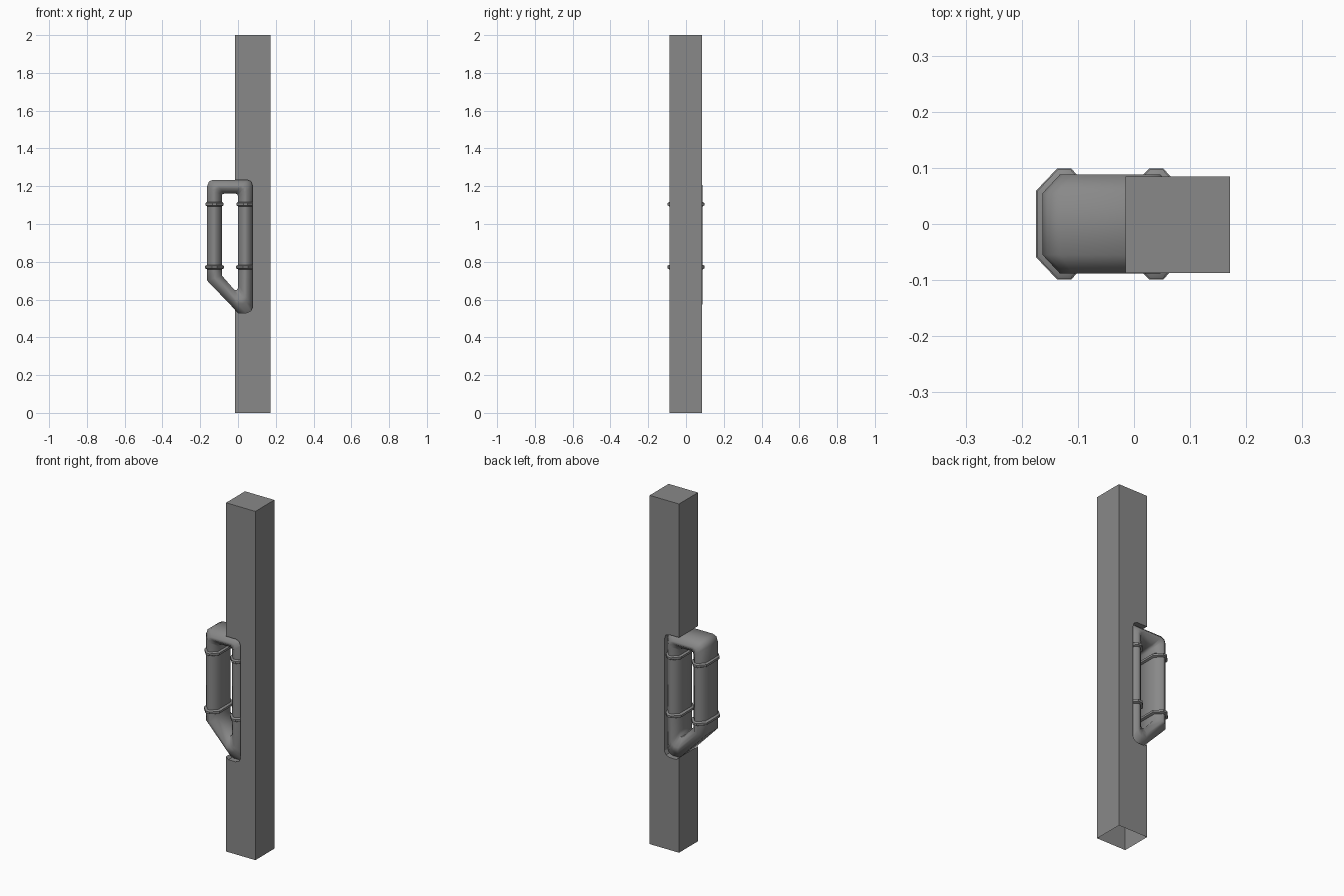
import bpy, bmesh, math

cube = bpy.data.objects.get("Cube")
if cube:
    bpy.data.objects.remove(cube, do_unlink=True)

grey = bpy.data.materials.new("dark_grey")
grey.use_nodes = True
grey.diffuse_color = (0.25, 0.25, 0.25, 1)
grey.node_tree.nodes["Principled BSDF"].inputs["Base Color"].default_value = (0.25, 0.25, 0.25, 1)


def finish(name, bm, smooth=None):
    mesh = bpy.data.meshes.new(name)
    bm.to_mesh(mesh)
    bm.free()
    mesh.materials.append(grey)
    obj = bpy.data.objects.new(name, mesh)
    bpy.context.collection.objects.link(obj)
    if smooth:
        bpy.ops.object.select_all(action="DESELECT")
        obj.select_set(True)
        bpy.context.view_layer.objects.active = obj
        bpy.ops.object.shade_smooth_by_angle(angle=math.radians(smooth))
    return obj


def loft(rows, closed):
    """Skin a list of equal-length point rings, joined end to end or capped."""
    bm = bmesh.new()
    rings = [[bm.verts.new(p) for p in row] for row in rows]
    n = len(rows[0])
    pairs = list(zip(rings, rings[1:]))
    if closed:
        pairs.append((rings[-1], rings[0]))
    else:
        bm.faces.new(rings[0])
        bm.faces.new(rings[-1])
    for a, b in pairs:
        for i in range(n):
            j = (i + 1) % n
            bm.faces.new((a[i], a[j], b[j], b[i]))
    bmesh.ops.recalc_face_normals(bm, faces=bm.faces)
    return bm


# Handle stations as (outer point, inner point), clockwise from the lower right
stations = [
    ((0.00, 0.53), (-0.02, 0.652)),
    ((0.045, 0.53), (-0.008, 0.65)),
    ((0.067, 0.539), (0.0, 0.66)),
    ((0.078, 0.56), (0.001, 0.68)),
    ((0.078, 0.775), (0.001, 0.775)),
    ((0.078, 1.10), (0.001, 1.10)),
    ((0.078, 1.20), (0.001, 1.145)),
    ((0.069, 1.225), (-0.003, 1.157)),
    ((0.048, 1.234), (-0.014, 1.161)),
    ((-0.132, 1.234), (-0.072, 1.161)),
    ((-0.154, 1.225), (-0.083, 1.157)),
    ((-0.163, 1.20), (-0.086, 1.145)),
    ((-0.163, 1.10), (-0.086, 1.10)),
    ((-0.163, 0.775), (-0.086, 0.775)),
    ((-0.163, 0.70), (-0.086, 0.728)),
]

# Flattened octagonal pipe section: share across the pipe, depth
half = [(0, 0.055), (0.4, 0.088), (0.6, 0.088), (1, 0.055)]
section = half + [(t, -y) for t, y in reversed(half)]
rows = [[(o[0] + (i[0] - o[0]) * t, y, o[1] + (i[1] - o[1]) * t)
         for t, y in section] for o, i in stations]
finish("handle_loop", loft(rows, True), 50)

# Post, notched along the outside of the handle, open underneath
left = -0.015
notch = [o for o, i in stations if o[0] > left]
outline = [(left, 0.545)] + notch + [(left, 1.234), (left, 2), (0.171, 2), (0.171, 0), (left, 0)]
bm = loft([[(x, y, z) for x, z in outline] for y in (-0.087, 0.085)], False)
bottom = [f for f in bm.faces if all(v.co.z < 0.001 for v in f.verts)]
bmesh.ops.delete(bm, geom=bottom, context="FACES_ONLY")
finish("post", bm)


# Collars around both upright legs
def collar_ring(cx, z, grow):
    quarter = [(0.039 + grow, 0.055 + grow * 0.4), (0.008 + grow * 0.4, 0.088 + grow)]
    pts = quarter + [(-x, y) for x, y in reversed(quarter)]
    pts += [(-x, -y) for x, y in pts]
    return [(cx + x, y, z) for x, y in pts]


for side, cx in (("left", 0.0395), ("right", -0.1245)):
    for level, z, grow in (("lower", 0.772, 0.011), ("upper", 1.105, 0.009)):
        rows = [collar_ring(cx, z + dz, g) for dz, g in
                ((-0.012, 0), (-0.006, grow), (0.006, grow), (0.012, 0))]
        finish(f"{side}_{level}_collar", loft(rows, False), 40)
